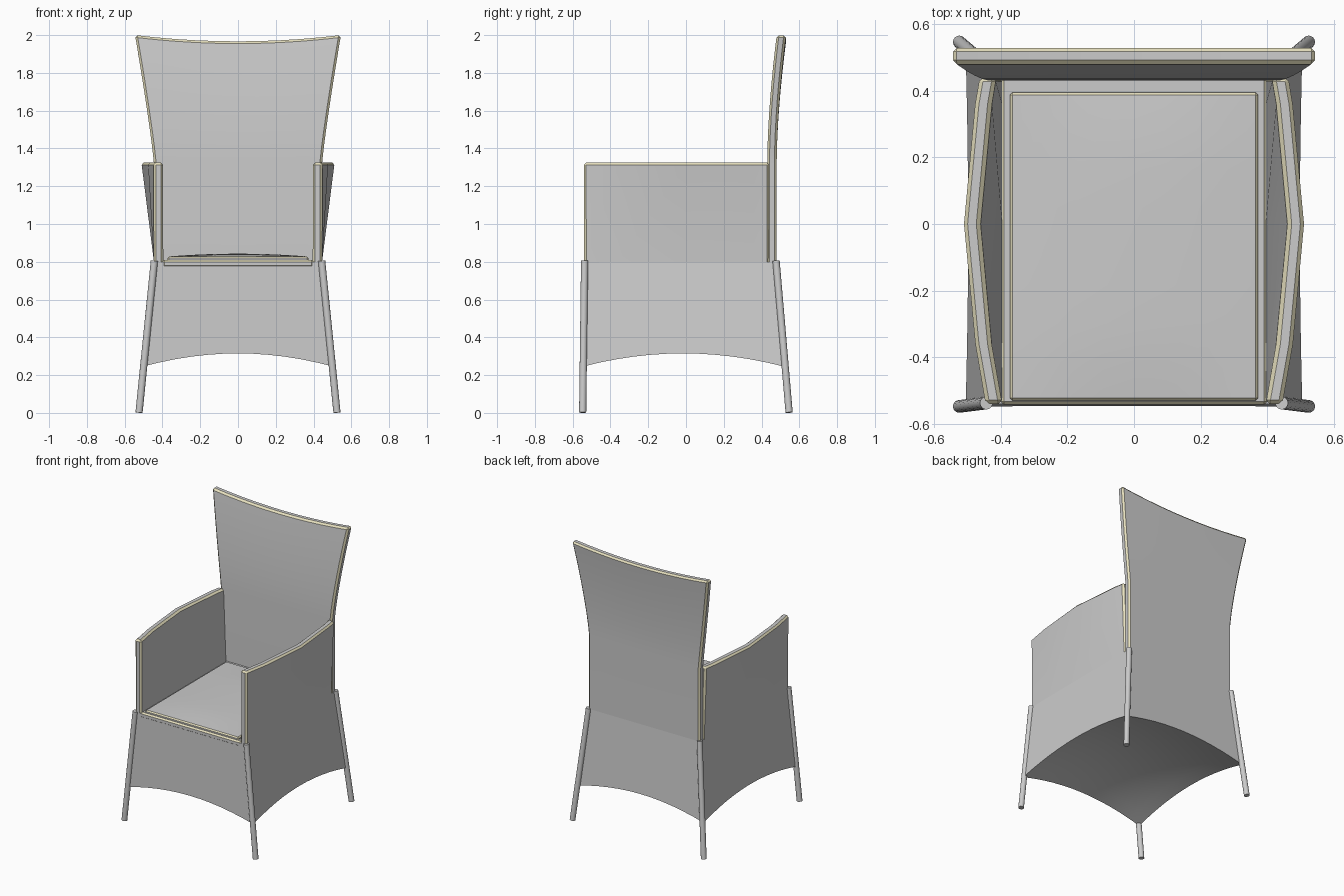
import bpy, bmesh, math
from mathutils import Vector

if "Cube" in bpy.data.objects:
    bpy.data.objects.remove(bpy.data.objects["Cube"])

piping = bpy.data.materials.new("piping")
piping.diffuse_color = (0.8, 0.75, 0.52, 1)
piping.use_nodes = True
piping.node_tree.nodes["Principled BSDF"].inputs["Base Color"].default_value = piping.diffuse_color


def solid(name, f, us, vs, trim=0.0):
    """Closed solid between two grids f(u, v, 0) and f(u, v, 1); trim chamfers its sharp edges as piping."""
    bm = bmesh.new()
    n, m = len(us), len(vs)
    p = {(i, j, k): bm.verts.new(f(us[i], vs[j], k))
         for i in range(n) for j in range(m) for k in (0, 1)}
    for i in range(n - 1):
        for j in range(m - 1):
            for k in (0, 1):
                bm.faces.new([p[i, j, k], p[i + 1, j, k], p[i + 1, j + 1, k], p[i, j + 1, k]])
    for j in (0, m - 1):
        for i in range(n - 1):
            bm.faces.new([p[i, j, 0], p[i + 1, j, 0], p[i + 1, j, 1], p[i, j, 1]])
    for i in (0, n - 1):
        for j in range(m - 1):
            bm.faces.new([p[i, j, 0], p[i, j + 1, 0], p[i, j + 1, 1], p[i, j, 1]])
    bmesh.ops.recalc_face_normals(bm, faces=bm.faces[:])
    if trim:
        sharp = [e for e in bm.edges if e.calc_face_angle(0) > 0.9]
        bmesh.ops.bevel(bm, geom=sharp, offset=trim, segments=1, profile=0.5,
                        affect='EDGES', material=1, clamp_overlap=True)
    mesh = bpy.data.meshes.new(name)
    bm.to_mesh(mesh)
    bm.free()
    mesh.materials.append(None)
    mesh.materials.append(piping)
    ob = bpy.data.objects.new(name, mesh)
    bpy.context.collection.objects.link(ob)
    smooth(ob)
    return ob


def smooth(ob):
    bpy.ops.object.select_all(action='DESELECT')
    ob.select_set(True)
    bpy.context.view_layer.objects.active = ob
    bpy.ops.object.shade_smooth_by_angle(angle=math.radians(30))


def steps(a, b, n):
    return [a + (b - a) * i / n for i in range(n + 1)]


# Flared skirt with an arched lower edge
def skirt(u, v, k):
    if k:
        return (0.445 * u, -0.03 + 0.51 * v, 0.8)
    z = 0.245 + 0.07 * (1 - u * u) + 0.07 * (1 - v * v)
    t = (0.8 - z) / 0.555
    hx = 0.445 + 0.06 * t
    front, back = -0.54 - 0.007 * t, 0.48 + 0.04 * t
    return (hx * u, (front + back) / 2 + (back - front) / 2 * v, z)


solid("skirt", skirt, steps(-1, 1, 12), steps(-1, 1, 12))

# Seat deck with piped front edge
solid("seat", lambda u, v, k: (u, v, 0.77 + 0.04 * k), [-0.4, 0.4], [-0.542, 0.44], 0.01)


# Slightly domed cushion
def cushion(u, v, k):
    dome = 0.015 * (1 - u * u) * (1 - v ** 4)
    return (0.372 * u, -0.0675 + 0.4625 * v, 0.828 + dome if k else 0.79)


solid("cushion", cushion, steps(-1, 1, 8), steps(-1, 1, 8), 0.008)

# Armrest panels bowing outward towards the top
bow = {-0.54: 0, -0.36: 0.032, 0: 0.066, 0.36: 0.032, 0.44: 0.018}
for side, label in ((-1, "left"), (1, "right")):
    def arm(y, z, k):
        t = max(0, (z - 0.8) / 0.525)
        return (side * (0.395 + 0.05 * k + bow[y] * t), y, z)
    solid(label + "_arm", arm, list(bow), [0.76, 0.8, 1.325], 0.012)


# Backrest flaring and leaning back above the arms
def backrest(u, z, k):
    t = max(0, (z - 1.32) / 0.68)
    dip = 0.033 * t * (1 - u * u)
    return (u * (0.445 + 0.1 * t ** 1.15), 0.43 + 0.05 * k + 0.05 * t ** 1.7, z - dip)


solid("backrest", backrest, steps(-1, 1, 10), [0.76] + steps(1.32, 2.0, 8), 0.012)

# Splayed round legs
for sx, xn in ((-1, "left"), (1, "right")):
    for yn, y_top, y_foot in (("front", -0.537, -0.547), ("back", 0.477, 0.546)):
        top, foot = Vector((sx * 0.443, y_top, 0.805)), Vector((sx * 0.524, y_foot, 0.002))
        axis = top - foot
        bpy.ops.mesh.primitive_cylinder_add(vertices=20, radius=0.019, depth=axis.length,
                                            location=(top + foot) / 2)
        leg = bpy.context.object
        leg.name = yn + "_leg_" + xn
        leg.rotation_euler = axis.to_track_quat('Z', 'Y').to_euler()
        smooth(leg)
